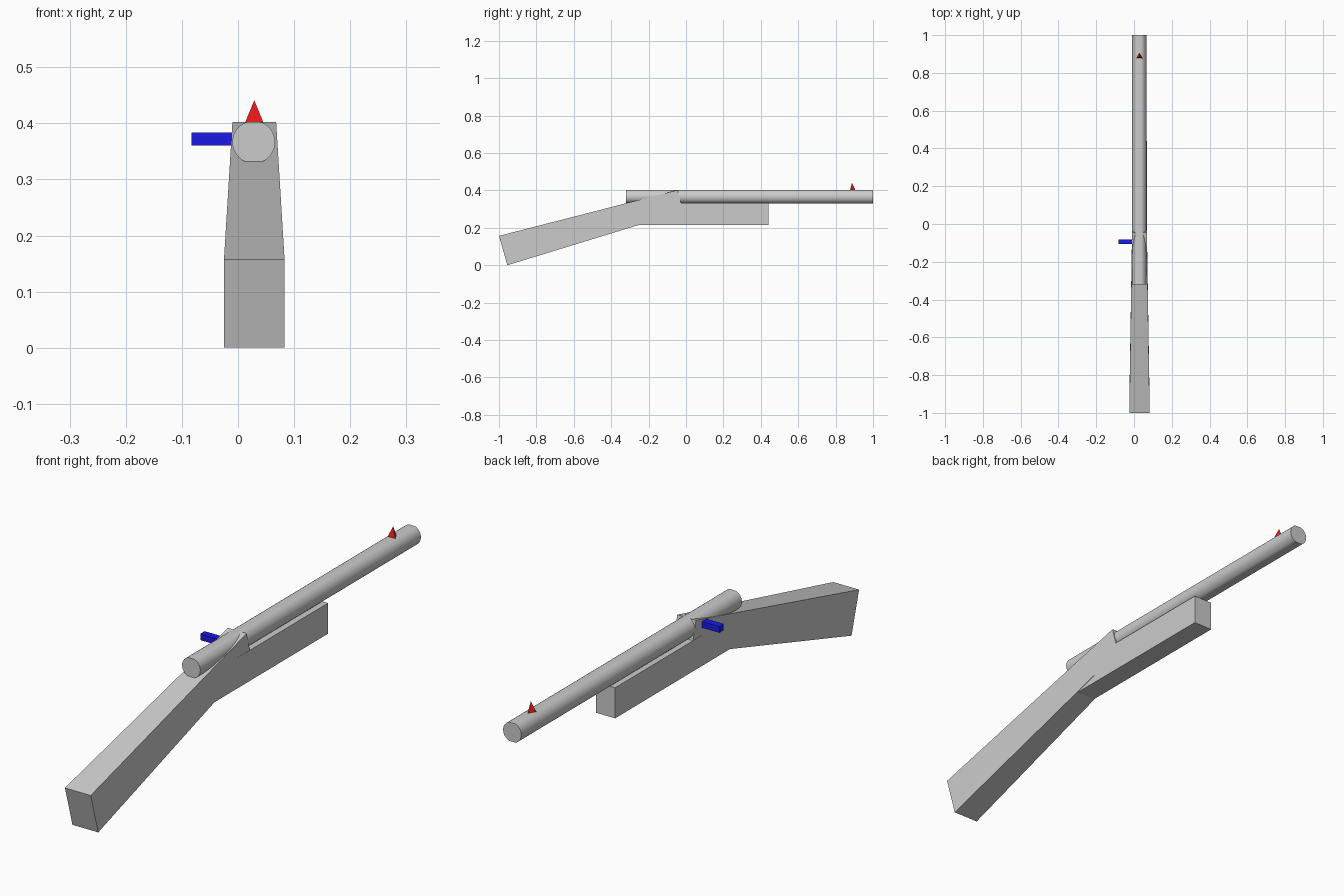
import bpy, bmesh, math
from mathutils import Matrix, Vector

if "Cube" in bpy.data.objects:
    bpy.data.objects.remove(bpy.data.objects["Cube"])

CX = 0.029  # centre line of the gun


def finish(name, bm, color=None):
    bmesh.ops.recalc_face_normals(bm, faces=bm.faces)
    mesh = bpy.data.meshes.new(name)
    bm.to_mesh(mesh)
    bm.free()
    obj = bpy.data.objects.new(name, mesh)
    bpy.context.collection.objects.link(obj)
    if color:
        mat = bpy.data.materials.new(name + "_paint")
        mat.diffuse_color = color
        mat.use_nodes = True
        mat.node_tree.nodes["Principled BSDF"].inputs["Base Color"].default_value = mat.diffuse_color
        mesh.materials.append(mat)
    return obj


def slab(name, profile, cx=CX, color=None):
    """Side profile of (y, z, half width) points, mirrored across x = cx."""
    bm = bmesh.new()
    left = [bm.verts.new((cx - w, y, z)) for y, z, w in profile]
    right = [bm.verts.new((cx + w, y, z)) for y, z, w in profile]
    bm.faces.new(left)
    bm.faces.new(right[::-1])
    n = len(profile)
    for i in range(n):
        j = (i + 1) % n
        bm.faces.new((left[i], right[i], right[j], left[j]))
    return finish(name, bm, color)


# Tapered, tilted butt stock
slab("stock", [(-1.0, 0.157, 0.054), (-0.955, 0.0, 0.054),
               (-0.015, 0.288, 0.039), (-0.045, 0.402, 0.039)])

# Straight fore-end under the barrel
slab("fore_end", [(-0.25, 0.216, 0.0402), (0.44, 0.216, 0.0402),
                  (0.44, 0.332, 0.0402), (-0.25, 0.332, 0.0402)])

# Bolt handle on the left
slab("bolt_handle", [(-0.107, 0.36, 0.047), (-0.081, 0.36, 0.047),
                     (-0.081, 0.384, 0.047), (-0.107, 0.384, 0.047)],
     cx=-0.036, color=(0.01, 0.01, 0.8, 1))

# Barrel with slightly flattened top and bottom
bm = bmesh.new()
bmesh.ops.create_cone(bm, cap_ends=True, segments=48, radius1=0.038,
                      radius2=0.038, depth=1.32,
                      matrix=Matrix.Translation((CX - 0.001, 0.34, 0.3665))
                      @ Matrix.Rotation(math.pi / 2, 4, 'X'))
for v in bm.verts:
    v.co.z = min(max(v.co.z, 0.331), 0.402)
barrel = finish("barrel", bm)
bpy.context.view_layer.objects.active = barrel
barrel.select_set(True)
bpy.ops.object.shade_smooth_by_angle(angle=math.radians(30))

# Three-sided front sight
bm = bmesh.new()
base = [bm.verts.new((CX + 0.0195 * math.sin(a), 0.887 + 0.0195 * math.cos(a), 0.4))
        for a in (k * math.tau / 3 for k in range(3))]
tip = bm.verts.new((CX, 0.887, 0.441))
bm.faces.new(base)
for i in range(3):
    bm.faces.new((base[i], base[(i + 1) % 3], tip))
finish("front_sight", bm, (0.8, 0.01, 0.01, 1))
